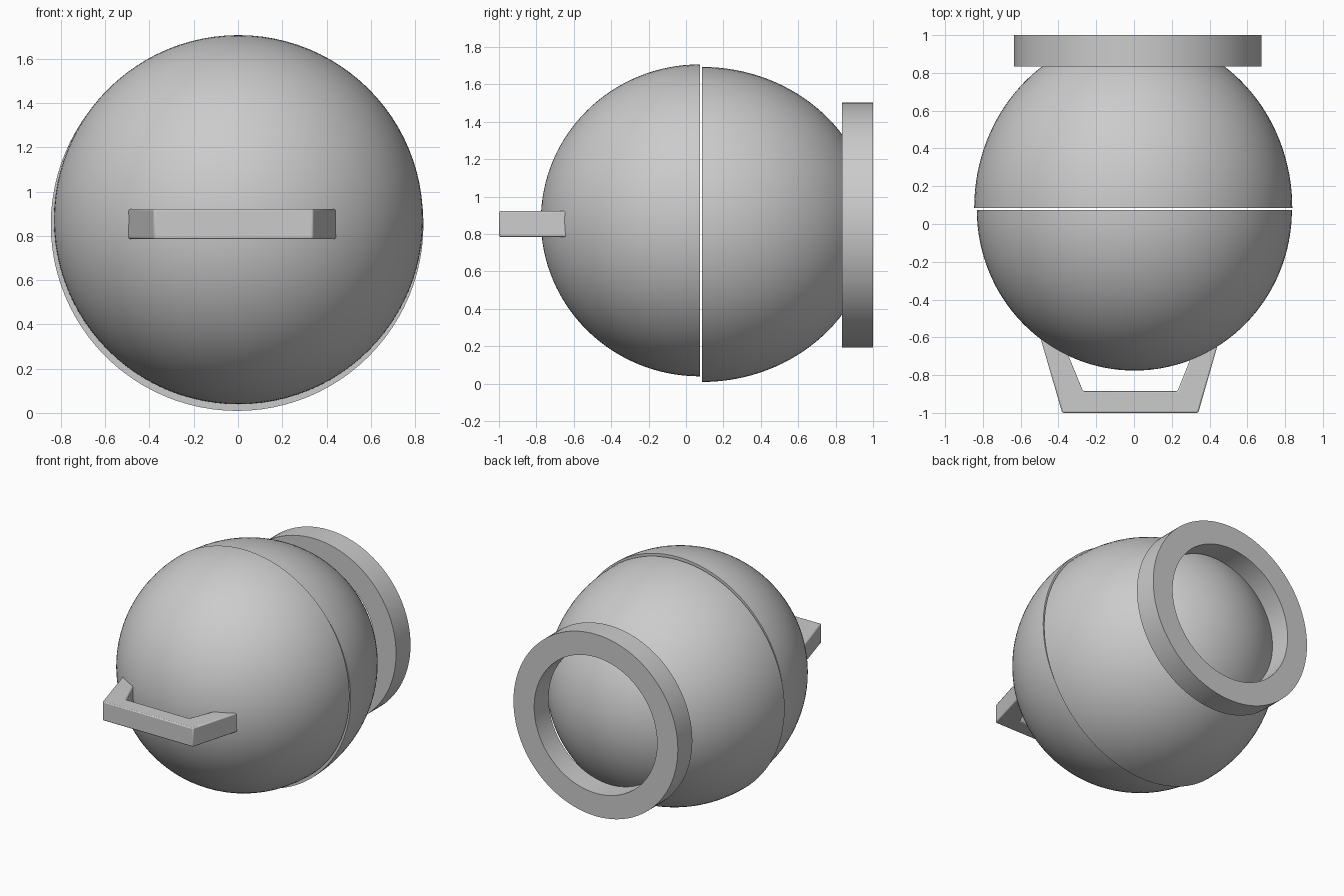
import bpy, bmesh, math

if "Cube" in bpy.data.objects:
    bpy.data.objects.remove(bpy.data.objects["Cube"])

grey = bpy.data.materials.new("plain_grey")
grey.diffuse_color = (0.6, 0.6, 0.6, 1)
grey.use_nodes = True
grey.node_tree.nodes["Principled BSDF"].inputs["Base Color"].default_value = grey.diffuse_color


def finish(name, bm, angle):
    """Turn a bmesh into a named, smooth-shaded object."""
    bmesh.ops.remove_doubles(bm, verts=bm.verts, dist=1e-5)
    bmesh.ops.recalc_face_normals(bm, faces=bm.faces)
    mesh = bpy.data.meshes.new(name)
    bm.to_mesh(mesh)
    bm.free()
    mesh.materials.append(grey)
    ob = bpy.data.objects.new(name, mesh)
    bpy.context.collection.objects.link(ob)
    bpy.ops.object.select_all(action='DESELECT')
    ob.select_set(True)
    bpy.context.view_layer.objects.active = ob
    bpy.ops.object.shade_smooth_by_angle(angle=math.radians(angle))
    return ob


def lathe(name, profile, cx, cz, closed=False, steps=96):
    """Spin a (radius, y) profile about the y axis through (cx, cz)."""
    bm = bmesh.new()
    vs = [bm.verts.new((cx + r, y, cz)) for r, y in profile]
    es = [bm.edges.new(p) for p in zip(vs, vs[1:])]
    if closed:
        es.append(bm.edges.new((vs[-1], vs[0])))
    bmesh.ops.spin(bm, geom=vs + es, cent=(cx, 0, cz), axis=(0, 1, 0),
                   angle=math.tau, steps=steps)
    return finish(name, bm, 35)


def dome(name, radius, depth, y0, cx, cz, n=32):
    """Half ellipsoid with a flat closed base at y0."""
    arc = [(radius * math.cos(t), y0 + depth * math.sin(t))
           for t in (math.pi / 2 * i / n for i in range(n))]
    return lathe(name, [(0, y0)] + arc + [(0, y0 + depth)], cx, cz)


# Two body halves with a thin seam between them
dome("front_half", 0.834, -0.85, 0.074, 0.002, 0.873)
dome("back_half", 0.842, 0.913, 0.086, -0.004, 0.851)

# Flat ring round the back opening
lathe("back_ring", [(0.49, 0.835), (0.655, 0.835), (0.655, 1.0), (0.49, 1.0)],
      0.02, 0.847, closed=True)

# Handle: outer and inner outline in plan, extruded upwards
outer = [(-0.505, -0.57), (-0.38, -1.0), (0.34, -1.0), (0.463, -0.57)]
inner = [(-0.399, -0.57), (-0.27, -0.885), (0.23, -0.885), (0.356, -0.57)]
bm = bmesh.new()
o = [bm.verts.new((x, y, 0.785)) for x, y in outer]
i = [bm.verts.new((x, y, 0.785)) for x, y in inner]
faces = [bm.faces.new((o[k], o[k + 1], i[k + 1], i[k])) for k in range(3)]
ext = bmesh.ops.extrude_face_region(bm, geom=faces)
bmesh.ops.translate(bm, vec=(0, 0, 0.137),
                    verts=[v for v in ext["geom"] if isinstance(v, bmesh.types.BMVert)])
handle = finish("front_handle", bm, 30)
bevel = handle.modifiers.new("soft_edges", 'BEVEL')
bevel.width = 0.008
bevel.segments = 2
bevel.limit_method = 'ANGLE'
